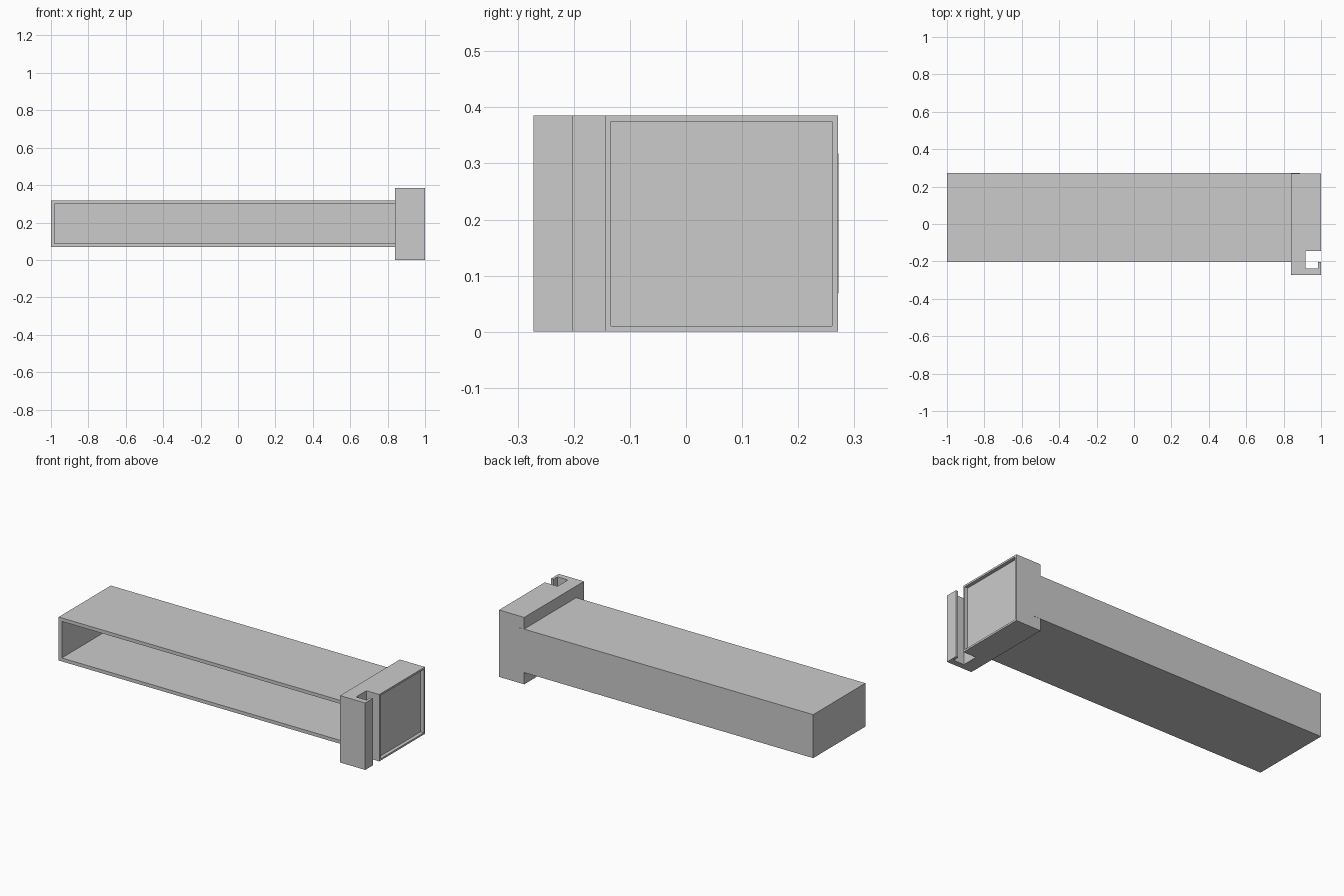
import bpy, bmesh
from mathutils import Vector

if "Cube" in bpy.data.objects:
    bpy.data.objects.remove(bpy.data.objects["Cube"])


def extrude_profile(name, profile, z0, z1, direction, pick, rim, depth):
    """Extrude an XY outline up z, then sink a rimmed pocket into the chosen face."""
    bm = bmesh.new()
    base = bm.faces.new([bm.verts.new((x, y, z0)) for x, y in profile])
    res = bmesh.ops.extrude_face_region(bm, geom=[base], use_keep_orig=True)
    top = [v for v in res["geom"] if isinstance(v, bmesh.types.BMVert)]
    bmesh.ops.translate(bm, verts=top, vec=(0, 0, z1 - z0))
    bmesh.ops.recalc_face_normals(bm, faces=bm.faces[:])
    bm.normal_update()

    # Pocket: inset leaves the rim, extrusion makes the side walls
    d = Vector(direction)
    face = next(f for f in bm.faces
                if f.normal.dot(d) > 0.99 and pick(f.calc_center_median()))
    bmesh.ops.inset_region(bm, faces=[face], thickness=rim)
    pocket = bmesh.ops.extrude_discrete_faces(bm, faces=[face])["faces"][0]
    bmesh.ops.translate(bm, verts=pocket.verts[:], vec=-d * depth)
    bmesh.ops.recalc_face_normals(bm, faces=bm.faces[:])

    mesh = bpy.data.meshes.new(name)
    bm.to_mesh(mesh)
    bm.free()
    obj = bpy.data.objects.new(name, mesh)
    bpy.context.collection.objects.link(obj)
    return obj


# Long hollow tray, open at the front, its end set into the head block
extrude_profile("hollow_arm",
                [(-1, -0.202), (0.887, -0.202), (0.887, 0.272), (-1, 0.272)],
                0.068, 0.318, (0, -1, 0), lambda c: True, 0.028, 0.446)

# Head block with a full-height hooked slot and a shallow panel on the end
extrude_profile("head_block",
                [(0.84, -0.272), (1, -0.272), (1, -0.202), (0.985, -0.202),
                 (0.985, -0.238), (0.918, -0.238), (0.918, -0.144), (1, -0.144),
                 (1, 0.271), (0.84, 0.271)],
                0, 0.385, (1, 0, 0), lambda c: c.x > 0.99 and c.y > -0.1, 0.015, 0.02)
